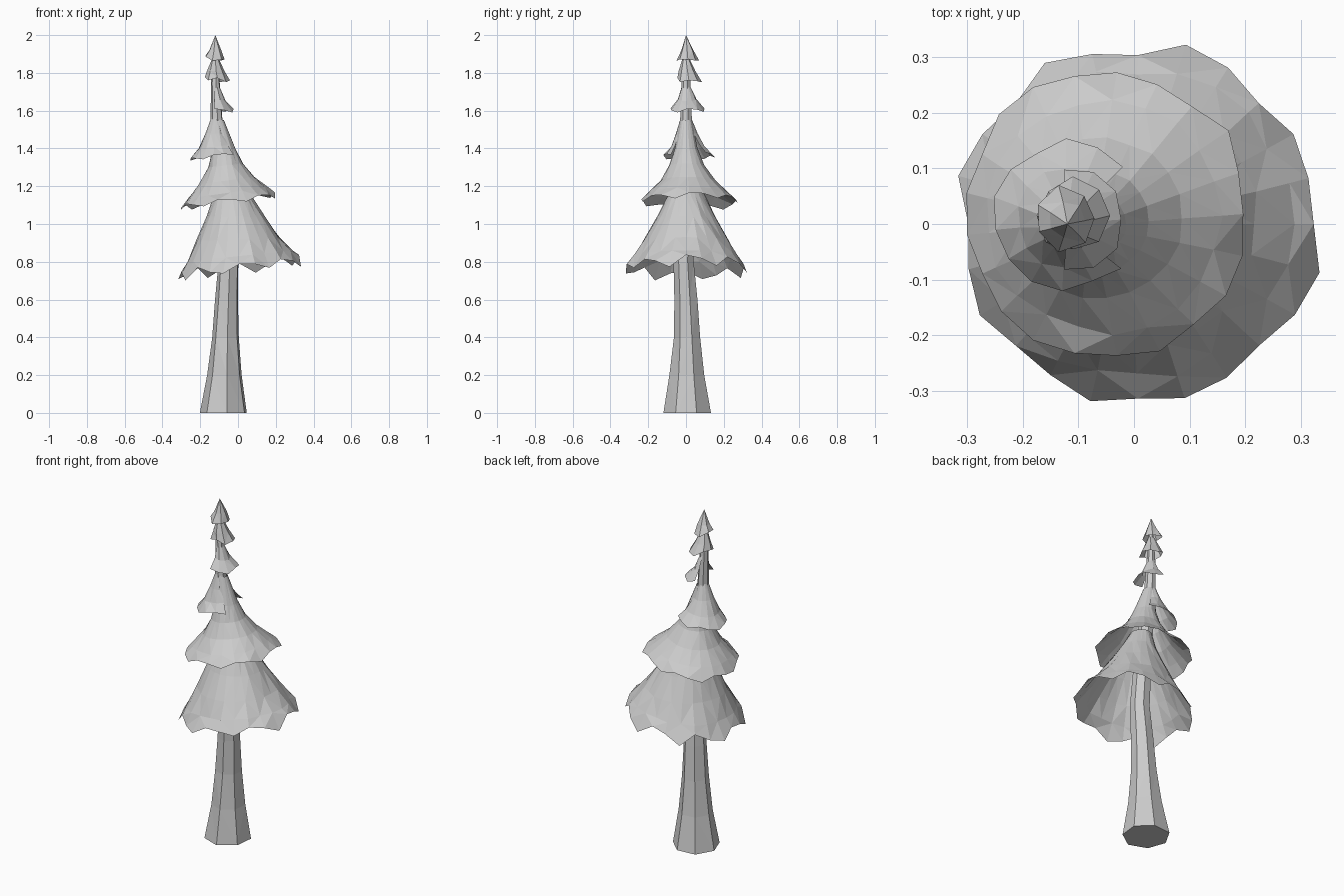
import bpy, bmesh, math, random
random.seed(4)

grey = bpy.data.materials.new("plain grey")
grey.diffuse_color = (0.6, 0.6, 0.6, 1)


def make(name, bm):
    bmesh.ops.triangulate(bm, faces=[f for f in bm.faces if len(f.verts) == 4])
    me = bpy.data.meshes.new(name)
    bm.to_mesh(me)
    bm.free()
    me.materials.append(grey)
    ob = bpy.data.objects.new(name, me)
    bpy.context.collection.objects.link(ob)


def loft(name, rings, n, arc=(0, 360), jag=0.0, wobble=0.0, cap=False, apex=None):
    """Rings are (z, centre x, centre y, radius, rise towards +x), top to bottom."""
    bm = bmesh.new()
    closed = arc[1] - arc[0] >= 360
    a0, span = math.radians(arc[0]), math.radians(arc[1] - arc[0])
    cols = n if closed else n + 1
    rows = []
    for k, (z, cx, cy, r, tilt) in enumerate(rings):
        row = []
        last = k == len(rings) - 1
        for i in range(cols):
            a = a0 + span * i / n
            rr = r * (1 + random.uniform(-wobble, wobble))
            zz = z + tilt * math.cos(a)
            if last and jag:
                # ragged hem: teeth grouped in threes
                d = (1, 0.3, -1)[i % 3] * jag + random.uniform(-0.4, 0.4) * jag
                zz += d
                rr -= d * 0.35
            row.append(bm.verts.new((cx + rr * math.cos(a), cy + rr * math.sin(a), zz)))
        rows.append(row)
    for up, low in zip(rows, rows[1:]):
        for i in range(n):
            j = (i + 1) % cols
            bm.faces.new((up[i], low[i], low[j], up[j]))
    if apex:
        t = bm.verts.new(apex)
        for i in range(n):
            bm.faces.new((t, rows[0][i], rows[0][(i + 1) % cols]))
    if cap:
        bm.faces.new(list(reversed(rows[-1])))
    make(name, bm)


# trunk, leaning slightly and running up to the tip
loft("trunk", [
    (1.95, -0.12, 0.0, 0.01, 0), (1.75, -0.12, 0.0, 0.024, 0),
    (1.5, -0.11, 0.0, 0.034, 0), (1.2, -0.07, 0.0, 0.045, 0),
    (0.8, -0.05, -0.01, 0.055, 0), (0.6, -0.058, 0.0, 0.062, 0),
    (0.4, -0.065, 0.006, 0.073, 0), (0.2, -0.07, 0.009, 0.094, 0),
    (0.0, -0.075, 0.012, 0.13, 0)], 7, arc=(20, 380), wobble=0.04, cap=True)

# large bottom skirt of branches
loft("bottom_skirt", [
    (1.25, -0.05, 0, 0.06, 0), (1.15, -0.03, 0, 0.10, 0),
    (1.04, -0.012, 0, 0.155, 0), (0.92, 0.002, 0, 0.22, 0.01),
    (0.83, 0.005, 0, 0.277, 0.03), (0.765, 0.007, 0, 0.322, 0.04)],
    24, jag=0.024, wobble=0.03)

# middle skirt
loft("middle_skirt", [
    (1.55, -0.105, 0, 0.03, 0), (1.40, -0.075, 0, 0.06, 0),
    (1.31, -0.066, 0.005, 0.093, 0.01), (1.23, -0.06, 0.01, 0.145, 0.02),
    (1.165, -0.055, 0.015, 0.21, 0.03), (1.12, -0.05, 0.018, 0.257, 0.035)],
    21, jag=0.014, wobble=0.03)

# upper skirt, open towards the right side
loft("upper_skirt", [
    (1.57, -0.115, 0, 0.025, 0), (1.48, -0.118, 0.004, 0.055, 0),
    (1.41, -0.12, 0.01, 0.09, 0.01), (1.36, -0.118, 0.015, 0.132, 0.02)],
    11, arc=(42, 315), jag=0.008, wobble=0.05)

# small half skirt facing right
loft("small_half_skirt", [
    (1.73, -0.12, 0, 0.022, 0), (1.66, -0.115, 0.005, 0.05, -0.01),
    (1.605, -0.11, 0.008, 0.092, -0.005)],
    6, arc=(-100, 100), jag=0.008, wobble=0.05)

# two small caps near the tip
loft("small_cap", [
    (1.875, -0.12, 0.0, 0.018, 0), (1.81, -0.116, 0.008, 0.045, 0),
    (1.76, -0.11, 0.015, 0.07, -0.012)], 8, jag=0.01, wobble=0.08)
loft("tip_cap", [
    (1.92, -0.12, 0.006, 0.033, 0), (1.872, -0.122, 0.01, 0.055, -0.012)],
    7, jag=0.008, wobble=0.08, apex=(-0.12, 0, 2.0))
